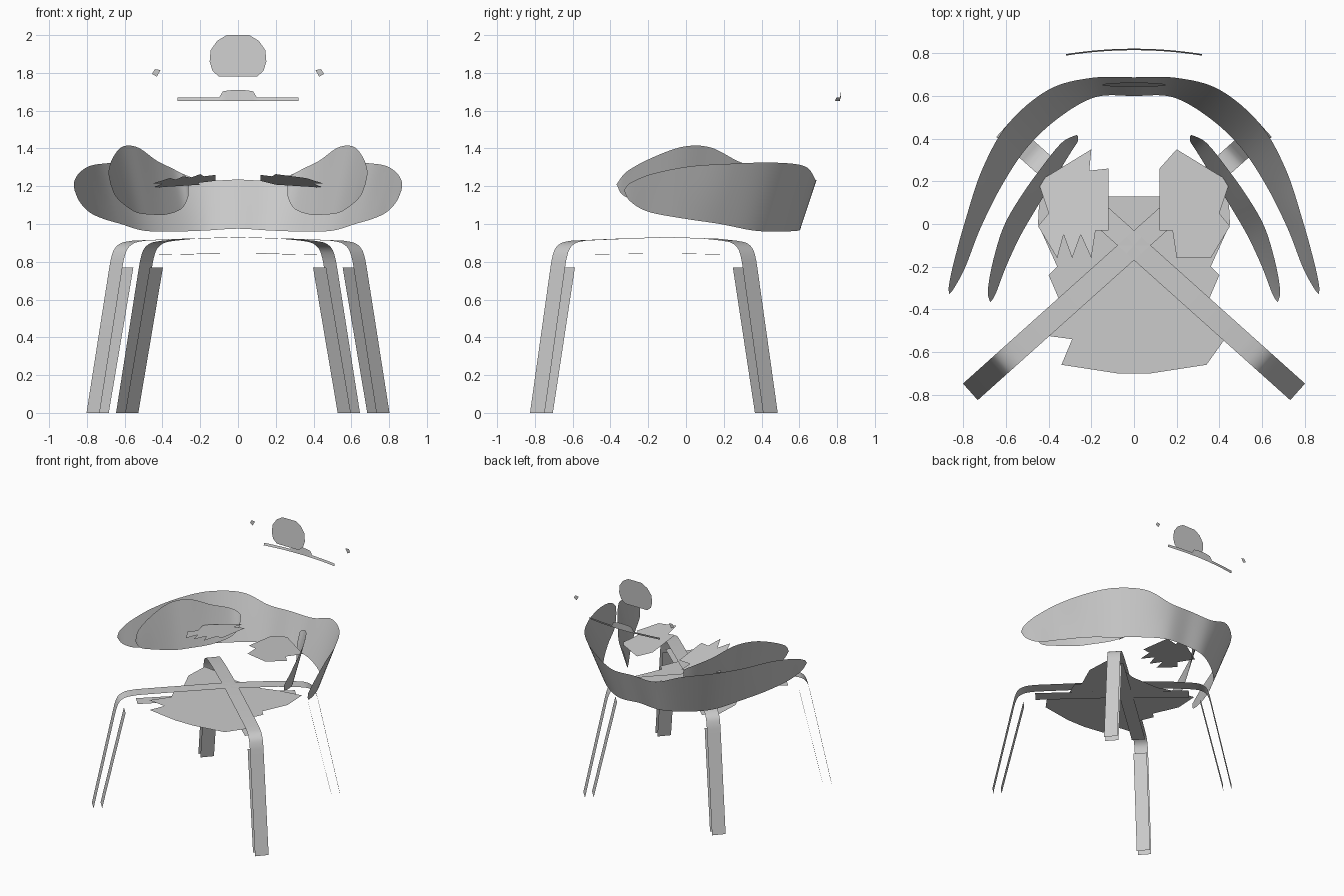
import bpy, bmesh
from mathutils import Vector

if "Cube" in bpy.data.objects:
    bpy.data.objects.remove(bpy.data.objects["Cube"])


def finish(name, bm, angle=0.7):
    me = bpy.data.meshes.new(name)
    bm.to_mesh(me)
    bm.free()
    ob = bpy.data.objects.new(name, me)
    bpy.context.collection.objects.link(ob)
    for o in bpy.context.selected_objects:
        o.select_set(False)
    ob.select_set(True)
    bpy.context.view_layer.objects.active = ob
    bpy.ops.object.shade_smooth_by_angle(angle=angle)
    return ob


def spline(pts, steps=8):
    """Catmull-Rom curve through the points."""
    p = [Vector(q) for q in pts]
    p = [p[0] * 2 - p[1]] + p + [p[-1] * 2 - p[-2]]
    out = []
    for i in range(1, len(p) - 2):
        a, b, c, d = p[i - 1:i + 3]
        for k in range(steps):
            t = k / steps
            out.append(0.5 * (2 * b + (c - a) * t + (2 * a - 5 * b + 4 * c - d) * t * t
                              + (3 * b - a - 3 * c + d) * t ** 3))
    out.append(p[-2])
    return out


def ribbon(name, low, high, rows=4):
    """Thin sheet between two edge curves."""
    bm = bmesh.new()
    grid = [[bm.verts.new(a.lerp(b, r / rows)) for r in range(rows + 1)]
            for a, b in zip(low, high)]
    for g, h in zip(grid, grid[1:]):
        for r in range(rows):
            bm.faces.new((g[r], h[r], h[r + 1], g[r + 1]))
    bmesh.ops.remove_doubles(bm, verts=bm.verts, dist=1e-4)
    return finish(name, bm)


def mirror(pts):
    return [(-x, y, z) for x, y, z in pts]


def sheet(name, pts):
    """Flat or nearly flat panel from an outline."""
    bm = bmesh.new()
    f = bm.faces.new([bm.verts.new(p) for p in pts])
    bmesh.ops.triangulate(bm, faces=[f])
    bm.normal_update()
    return finish(name, bm, 0.5)


# Wraparound back and arm shell, leaning outward
low = [(.18, .595, .965), (.35, .5, .96), (.5, .36, .965), (.62, .18, 1.0),
       (.72, -.02, 1.03), (.79, -.2, 1.065), (.84, -.295, 1.12), (.866, -.33, 1.18)]
high = [(.2, .685, 1.235), (.4, .63, 1.305), (.59, .47, 1.325), (.71, .26, 1.32),
        (.79, .02, 1.305), (.845, -.18, 1.265), (.868, -.29, 1.22), (.866, -.33, 1.18)]
ribbon("wraparound_shell",
       spline(mirror(low)[::-1] + [(0, .6, .975)] + low),
       spline(mirror(high)[::-1] + [(0, .688, 1.235)] + high))

# Inner arm pads
front, rear = (.675, -.368, 1.21), (.262, .41, 1.2)
plow = [front, (.65, -.33, 1.15), (.60, -.2, 1.1), (.535, -.06, 1.06), (.46, .07, 1.05),
        (.38, .2, 1.05), (.30, .33, 1.08), (.265, .385, 1.14), rear]
phigh = [front, (.685, -.31, 1.28), (.66, -.17, 1.355), (.61, -.01, 1.41), (.53, .13, 1.405),
         (.43, .27, 1.335), (.34, .38, 1.29), (.275, .415, 1.25), rear]
for side, fn in (("right", list), ("left", mirror)):
    ribbon(side + "_arm_pad", spline(fn(plow)), spline(fn(phigh)))

# Crossed bent legs: outer face, underside rail and inner upright
hub = Vector((0, -.1, 0))
for end, dy, shift in (("front", -.667, 0), ("rear", .667, -.21)):
    for side, sx in (("right", 1), ("left", -1)):
        d = Vector((sx * .745, dy, 0))
        w = Vector((-d.y, d.x, 0)) * .052

        def strip(name, path):
            c = [hub + d * r + Vector((0, 0, z)) for r, z in path]
            ribbon(f"{end}_{side}_{name}", [p - w for p in c], [p + w for p in c], 1)

        bend = spline([(.70, .912), (.78, .9), (.83, .87), (.855, .82), (.87, .76)]
                      and [(.70, .912, 0), (.78, .9, 0), (.83, .87, 0), (.855, .82, 0), (.87, .76, 0)], 4)
        strip("leg_outer", [(0, .93), (.35, .922)]
              + [(p.x + shift, p.y) for p in bend] + [(1.03 + shift, 0)])
        strip("leg_inner", [(.79 + shift, .77), (.965 + shift, 0)])
        strip("rail_underside", [(0, .845), (.7 + shift, .838)])

# Seat base panel
half = [(.06, -.56), (.08, -.7), (.34, -.66), (.29, -.54), (.44, -.52), (.34, -.38),
        (.4, -.24), (.36, -.2), (.45, 0), (.44, .2), (.25, .17), (.12, .13)]
outline = half + [(-x, y) for x, y in half[::-1]]
sheet("seat_base", [(x, y, .85) for x, y in outline])

# Upper seat panels
top = [(.12, -.03), (.18, -.03), (.2, -.16), (.25, -.05), (.29, -.16), (.33, -.05),
       (.36, -.16), (.45, -.01), (.4, .05), (.45, .2), (.38, .24), (.2, .35),
       (.21, .25), (.12, .26)]
for side, s in (("right", 1), ("left", -1)):
    sheet(side + "_seat_top", [(s * x, y, 1.24 - .11 * y - .13 * (x - .25)) for x, y in top])

# Headrest disc
disc = [(.1, 1.78), (.135, 1.81), (.15, 1.86), (.145, 1.92), (.11, 1.97), (.06, 2.0)]
sheet("headrest", [(x, .645 + .08 * (z - 1.78), z)
                   for x, z in disc + [(-x, z) for x, z in disc[::-1]]])

# Curved headrest trim and its side tabs
xs = [i * .02 for i in range(-16, 17)]
ribbon("headrest_trim",
       [Vector((x, .815 - .25 * x * x, 1.652)) for x in xs],
       [Vector((x, .822 - .25 * x * x, 1.71 - .04 * x * x / .01 * .3 if abs(x) < .1 else 1.67))
        for x in xs], 1)
for side, s in (("right", 1), ("left", -1)):
    sheet(side + "_headrest_tab", [(s * x, .805, z) for x, z in
                                   ((.41, 1.815), (.43, 1.78), (.455, 1.795), (.44, 1.82))])
